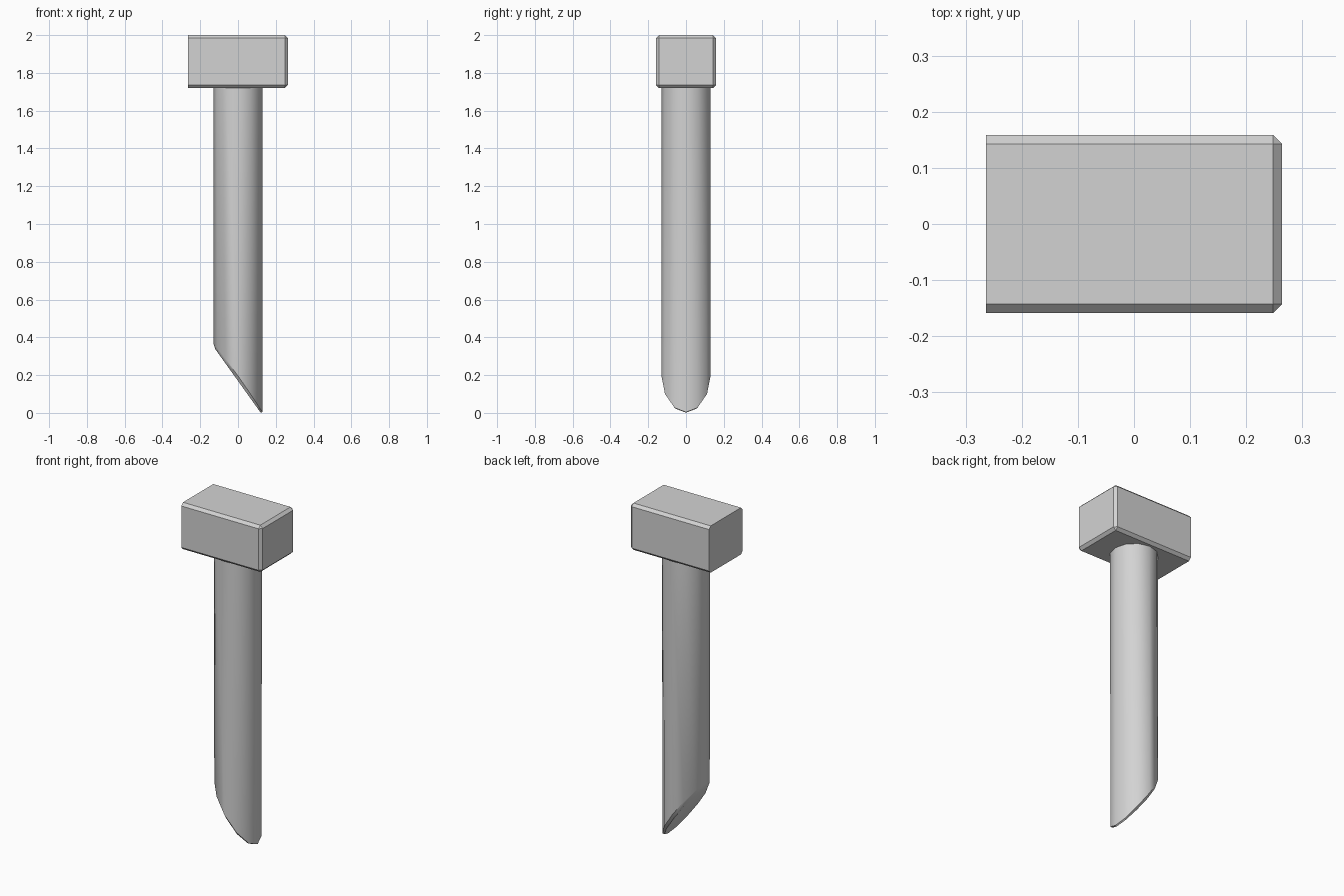
import bpy
import bmesh
from mathutils import Matrix, Vector

if "Cube" in bpy.data.objects:
    bpy.data.objects.remove(bpy.data.objects["Cube"], do_unlink=True)

BEVEL = 0.016
RADIUS = 0.13

steel = bpy.data.materials.new("plain grey steel")
steel.use_nodes = True
steel.diffuse_color = (0.65, 0.65, 0.65, 1)
steel.node_tree.nodes["Principled BSDF"].inputs["Base Color"].default_value = (0.65, 0.65, 0.65, 1)


def chamfer(bm, edges):
    bmesh.ops.bevel(bm, geom=edges, offset=BEVEL, offset_type='OFFSET',
                    segments=1, profile=0.5, affect='EDGES')


def finish(bm, name, smooth=False):
    bmesh.ops.recalc_face_normals(bm, faces=bm.faces[:])
    mesh = bpy.data.meshes.new(name)
    bm.to_mesh(mesh)
    bm.free()
    mesh.materials.append(steel)
    obj = bpy.data.objects.new(name, mesh)
    bpy.context.collection.objects.link(obj)
    if smooth:
        bpy.ops.object.select_all(action='DESELECT')
        obj.select_set(True)
        bpy.context.view_layer.objects.active = obj
        bpy.ops.object.shade_smooth_by_angle(angle=0.56)
    return obj


# Head: block chamfered everywhere except around its -x end
bm = bmesh.new()
bmesh.ops.create_cube(bm, size=1, matrix=Matrix.Translation((0, 0, 1.86))
                      @ Matrix.Diagonal((0.528, 0.318, 0.28, 1)))
chamfer(bm, [e for e in bm.edges if max(v.co.x for v in e.verts) > 0])
finish(bm, "head")

# Shaft: twelve-sided rod with a slanted, chamfered cutting tip
bm = bmesh.new()
bmesh.ops.create_cone(bm, cap_ends=True, segments=12, radius1=RADIUS, radius2=RADIUS,
                      depth=2, matrix=Matrix.Translation((0, 0, 0.73)))
tip = Vector((RADIUS, 0, -0.013))
slant = Vector((-1.4, 0, -1)).normalized()
cut = bmesh.ops.bisect_plane(bm, geom=bm.verts[:] + bm.edges[:] + bm.faces[:],
                             plane_co=tip, plane_no=slant, clear_outer=True)
rim = [g for g in cut["geom_cut"] if isinstance(g, bmesh.types.BMEdge)]
bmesh.ops.contextual_create(bm, geom=rim)
chamfer(bm, [e for e in bm.edges
             if all(abs((v.co - tip).dot(slant)) < 0.0005 for v in e.verts)])
finish(bm, "shaft", smooth=True)
